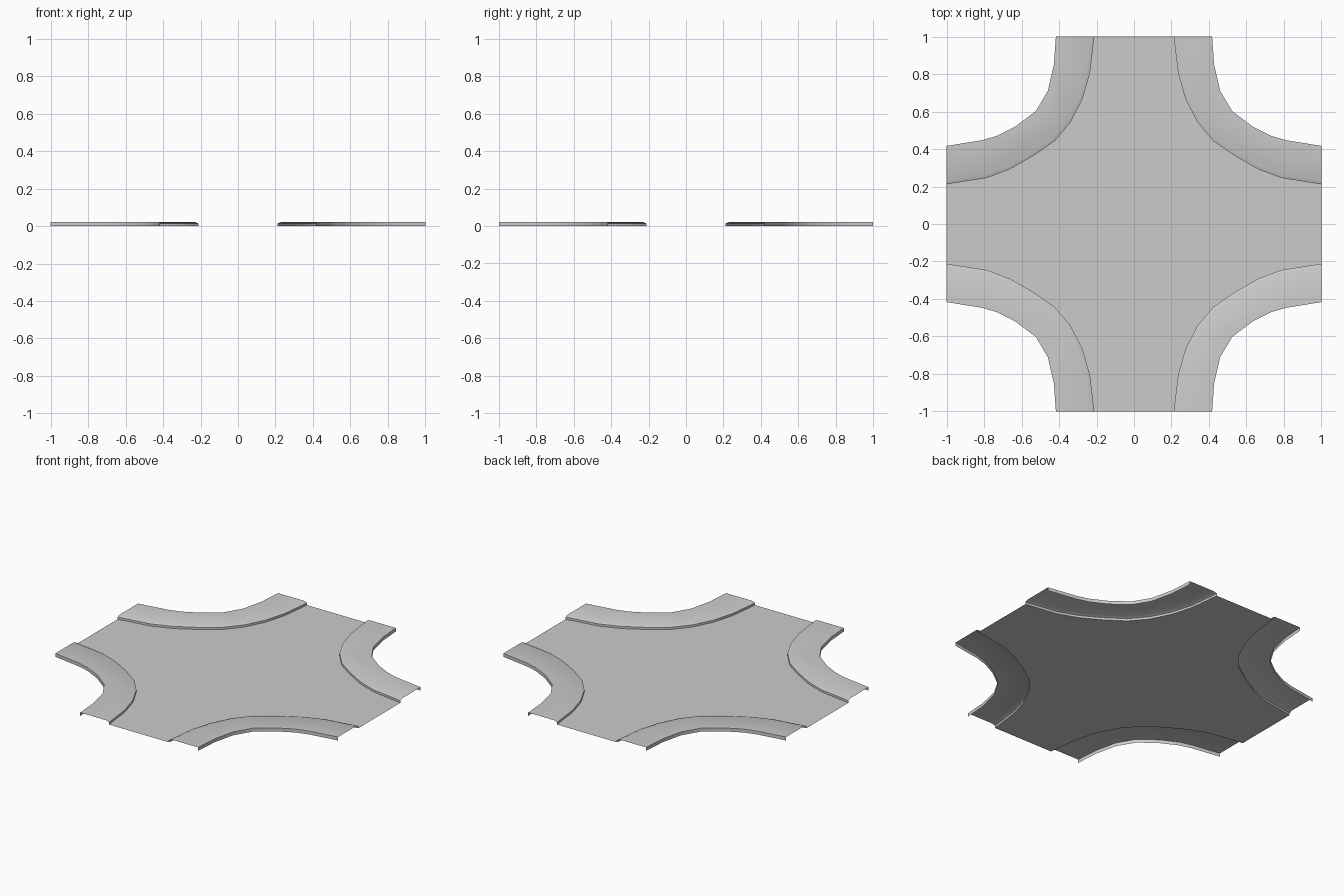
import bpy
import bmesh
import math
from mathutils import Vector

HEIGHT = 0.022
LIP = 0.014

cube = bpy.data.objects.get("Cube")
if cube:
    bpy.data.objects.remove(cube, do_unlink=True)

grey = bpy.data.materials.new("pale grey")
grey.use_nodes = True
COLOUR = (0.6, 0.6, 0.6, 1)
grey.diffuse_color = COLOUR
grey.node_tree.nodes["Principled BSDF"].inputs["Base Color"].default_value = COLOUR

# Plan curves of one corner, from the side arm round to the back arm
kerb = [(1, .212), (.785, .246), (.663, .292), (.54, .362), (.424, .442),
        (.337, .545), (.273, .672), (.235, .807), (.212, 1)]
rim = [(1, .417), (.813, .447), (.733, .47), (.631, .522), (.524, .603),
       (.46, .711), (.428, .85), (.417, 1)]


def offset(path, distance):
    """Shift a path towards the outer corner, keeping its ends on the border."""
    result = []
    for i, point in enumerate(path):
        a = Vector(path[max(i - 1, 0)])
        b = Vector(path[min(i + 1, len(path) - 1)])
        along = (b - a).normalized()
        moved = Vector(point) + distance * Vector((along.y, -along.x))
        if i == 0:
            moved.x = 1
        if i == len(path) - 1:
            moved.y = 1
        result.append(tuple(moved))
    return result


def row(bm, path, z):
    return [bm.verts.new((x, y, z)) for x, y in path]


def strip(bm, lower, upper):
    for i in range(len(lower) - 1):
        bm.faces.new((lower[i], lower[i + 1], upper[i + 1], upper[i]))


def finish(name, bm):
    """Turn the quarter into an object mirrored to all four quarters."""
    mesh = bpy.data.meshes.new(name)
    bm.to_mesh(mesh)
    bm.free()
    mesh.materials.append(grey)
    obj = bpy.data.objects.new(name, mesh)
    bpy.context.collection.objects.link(obj)
    mirror = obj.modifiers.new("four quarters", "MIRROR")
    mirror.use_axis = (True, True, False)
    bpy.ops.object.select_all(action="DESELECT")
    obj.select_set(True)
    bpy.context.view_layer.objects.active = obj
    bpy.ops.object.shade_smooth_by_angle(angle=math.radians(35))


# Road surface: a single thin sheet on the ground
bm = bmesh.new()
bm.faces.new(row(bm, [(0, 0), (1, 0)] + kerb + [(0, 1)], 0))
finish("road", bm)

# Pavements: kerb face, sloped kerb edge, flat top and outer skirt, open below
bm = bmesh.new()
foot = row(bm, kerb, 0)
lip = row(bm, kerb, LIP)
edge = row(bm, offset(kerb, 0.02), HEIGHT)
outer = row(bm, rim, HEIGHT)
skirt = row(bm, rim, 0)
strip(bm, lip, foot)
strip(bm, edge, lip)
bm.faces.new(edge[::-1] + outer)
strip(bm, outer, skirt)
for face in bm.faces:
    face.normal_update()
bmesh.ops.recalc_face_normals(bm, faces=bm.faces)
top = max(bm.faces, key=lambda f: f.calc_center_median().z)
top.normal_update()
if top.normal.z < 0:
    bmesh.ops.reverse_faces(bm, faces=bm.faces)
finish("pavements", bm)
